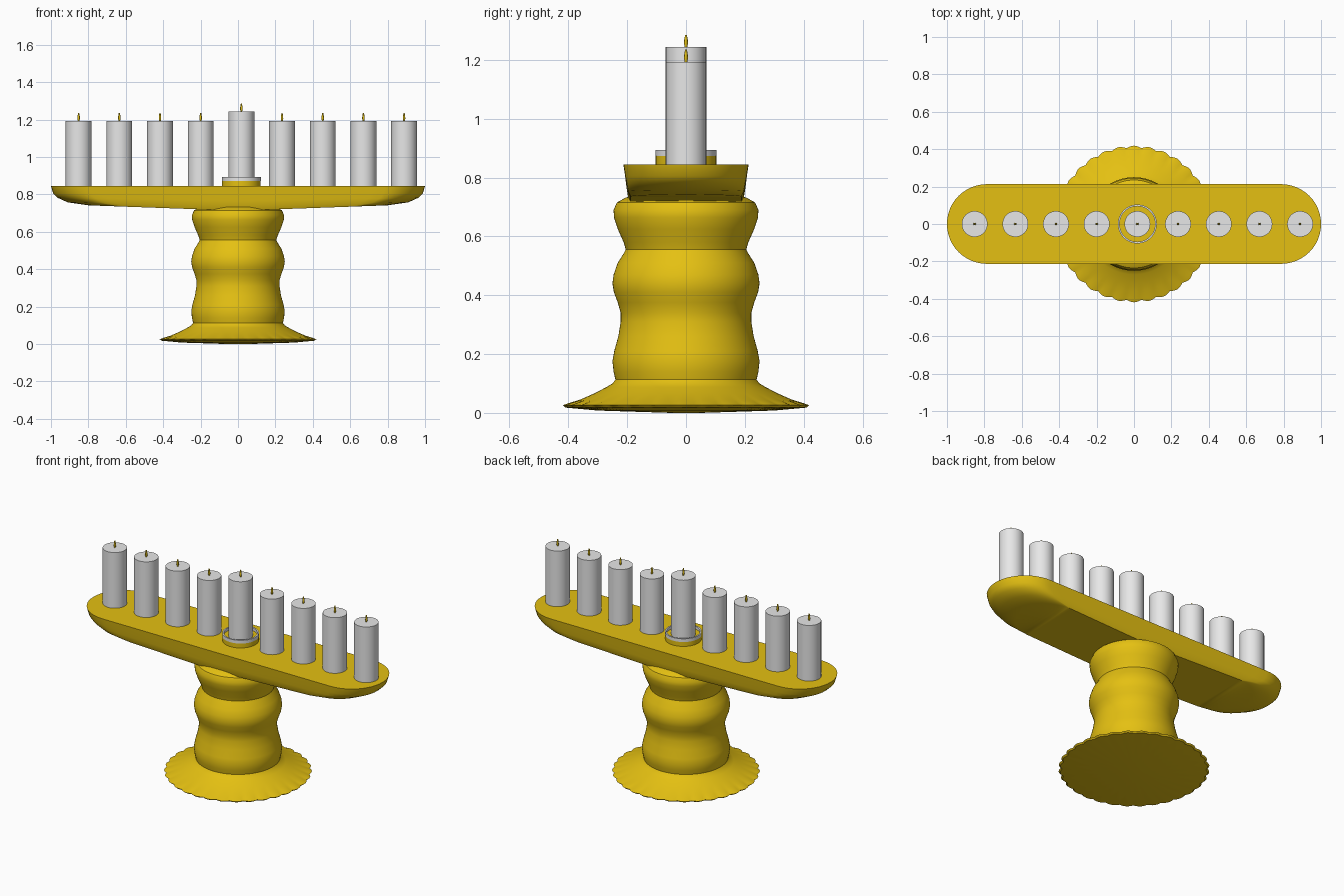
import bpy, bmesh, math

if "Cube" in bpy.data.objects:
    bpy.data.objects.remove(bpy.data.objects["Cube"])

def material(name, color):
    m = bpy.data.materials.new(name)
    m.diffuse_color = color
    m.use_nodes = True
    m.node_tree.nodes["Principled BSDF"].inputs["Base Color"].default_value = m.diffuse_color
    return m

GOLD = material("gold", (0.78, 0.53, 0.006, 1))
WAX = material("pale grey", (0.8, 0.8, 0.8, 1))

def finish(name, bm, mat, angle=35):
    bmesh.ops.recalc_face_normals(bm, faces=bm.faces)
    me = bpy.data.meshes.new(name)
    bm.to_mesh(me)
    bm.free()
    ob = bpy.data.objects.new(name, me)
    bpy.context.collection.objects.link(ob)
    me.materials.append(mat)
    bpy.ops.object.select_all(action='DESELECT')
    ob.select_set(True)
    bpy.context.view_layer.objects.active = ob
    bpy.ops.object.shade_smooth_by_angle(angle=math.radians(angle))
    return ob

def bridge(bm, a, b):
    n = len(a)
    for i in range(n):
        j = (i + 1) % n
        bm.faces.new((a[i], a[j], b[j], b[i]))

def lathe(name, profile, mat, x=0, seg=40, closed=False, radius=lambda r, t: r):
    bm = bmesh.new()
    rings = []
    for r, z in profile:
        ring = []
        for i in range(seg):
            t = 2 * math.pi * i / seg
            q = radius(r, t)
            ring.append(bm.verts.new((x + q * math.cos(t), q * math.sin(t), z)))
        rings.append(ring)
    for a, b in zip(rings, rings[1:]):
        bridge(bm, a, b)
    if closed:
        bridge(bm, rings[-1], rings[0])
    else:
        bm.faces.new(rings[0])
        bm.faces.new(rings[-1])
    return finish(name, bm, mat)

# Turned pedestal with a scalloped foot
def scallop(r, t):
    return r + 0.012 * (abs(math.cos(16 * t)) - 0.6) if r > 0.39 else r

lathe("pedestal", [
    (0.05, 0.0), (0.3, 0.008), (0.405, 0.018), (0.414, 0.026), (0.395, 0.033),
    (0.36, 0.045), (0.31, 0.067), (0.27, 0.088), (0.25, 0.1), (0.24, 0.113),
    (0.246, 0.14), (0.25, 0.175), (0.244, 0.21), (0.23, 0.26), (0.222, 0.31),
    (0.222, 0.34), (0.232, 0.375), (0.245, 0.41), (0.25, 0.44), (0.246, 0.47),
    (0.232, 0.51), (0.21, 0.545), (0.205, 0.556), (0.212, 0.58), (0.232, 0.625),
    (0.245, 0.665), (0.246, 0.69), (0.235, 0.715), (0.205, 0.732), (0.17, 0.74),
], GOLD, seg=192, radius=scallop)

# Long rounded tray with a sagging underside
N, M = 24, 24   # steps along each end arc and each straight side

def outline(bm, hx, hy, end, z):
    # hx, hy half sizes; end is the length of each rounded end
    half = []
    for i in range(N // 2 + 1):
        t = math.pi / 2 * i / (N // 2)
        half.append((hx - end + end * math.cos(t), hy * math.sin(t)))
    for i in range(1, M):
        half.append(((hx - end) * (1 - 2 * i / M), hy))
    for i in range(N // 2 + 1):
        t = math.pi / 2 * (1 + i / (N // 2))
        half.append((end - hx + end * math.cos(t), hy * math.sin(t)))
    pts = half + [(px, -py) for px, py in half[-2:0:-1]]
    return [bm.verts.new((px, py, z(abs(px)))) for px, py in pts]

bm = bmesh.new()
rings = [
    outline(bm, 1.0, 0.213, 0.213, lambda x: 0.845),
    outline(bm, 0.988, 0.207, 0.21, lambda x: 0.805),
    outline(bm, 0.965, 0.202, 0.205, lambda x: 0.765 + 0.018 * x),
    outline(bm, 0.91, 0.197, 0.2, lambda x: 0.735 + 0.025 * x),
    outline(bm, 0.80, 0.188, 0.19, lambda x: 0.713 + 0.036 * x),
]
for a, b in zip(rings, rings[1:]):
    bridge(bm, a, b)
bm.faces.new(rings[0])
low, n = rings[-1], len(rings[-1])
for i in range(n // 2):   # strips across the underside
    quad = [low[i], low[i + 1], low[(n - i - 1) % n], low[(n - i) % n]]
    bm.faces.new(list(dict.fromkeys(quad)))
finish("tray", bm, GOLD)

# Raised holder and its pale rim for the middle candle
CX = 0.018
lathe("holder", [(0.103, 0.84), (0.103, 0.875)], GOLD, x=CX, seg=48)
lathe("holder_rim", [(0.104, 0.873), (0.104, 0.893), (0.095, 0.893), (0.095, 0.873)],
      WAX, x=CX, seg=48, closed=True)

# Nine candles with wicks
for i in range(9):
    x = CX + (i - 4) * 0.2175
    base, top = (0.874, 1.243) if i == 4 else (0.843, 1.193)
    lathe(f"candle_{i + 1}", [(0.069, base), (0.069, top)], WAX, x=x)
    lathe(f"wick_{i + 1}", [(0.004, top - 0.002), (0.0065, top + 0.012),
                            (0.006, top + 0.025), (0.003, top + 0.042)], GOLD, x=x, seg=12)
